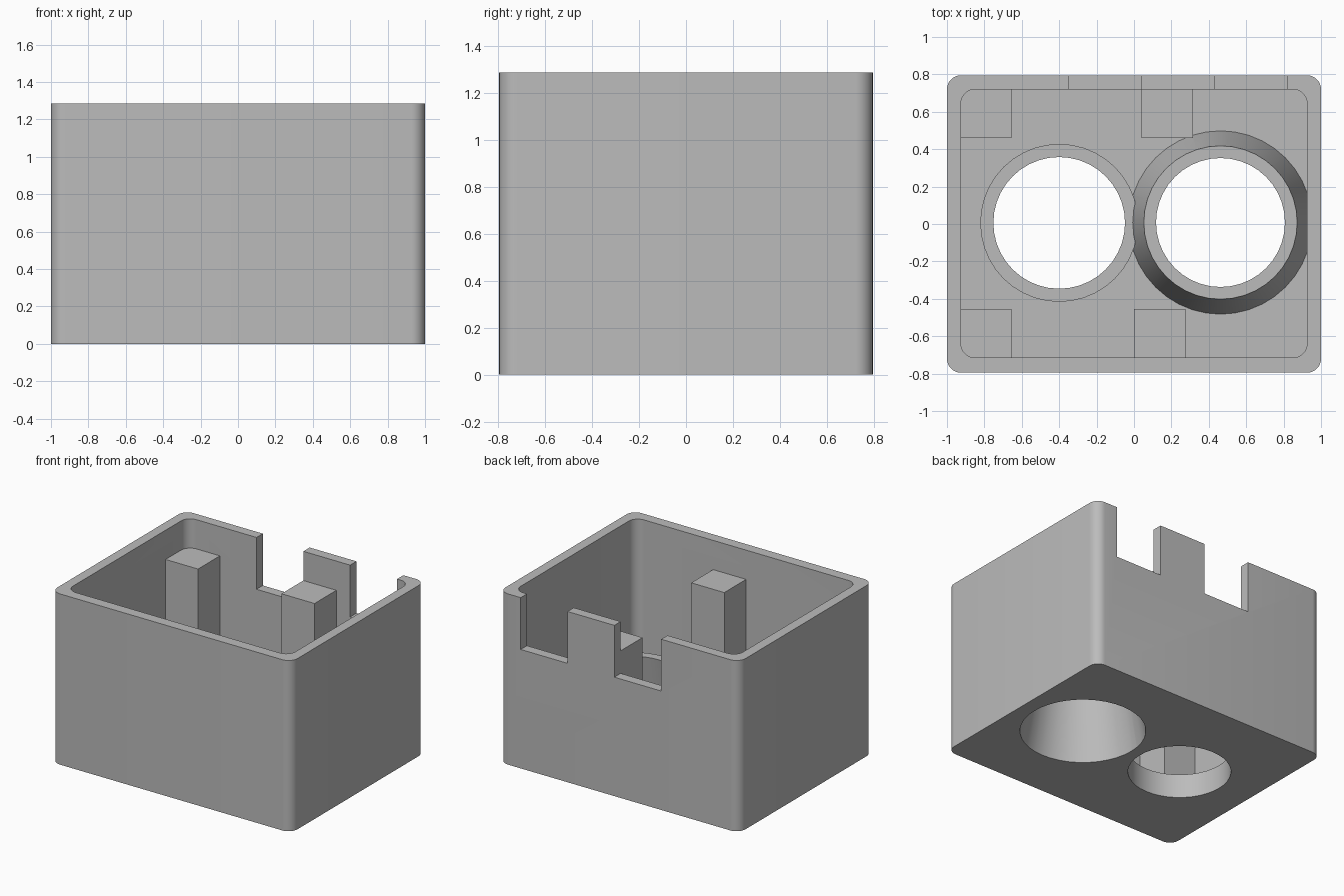
import bpy, bmesh, math

if "Cube" in bpy.data.objects:
    bpy.data.objects.remove(bpy.data.objects["Cube"])

W, D, H = 2.0, 1.59, 1.285       # outer size
FLOOR, POST_H = 0.075, 1.065

grey = bpy.data.materials.new("plain grey")
grey.diffuse_color = (0.5, 0.5, 0.5, 1)
grey.use_nodes = True
grey.node_tree.nodes["Principled BSDF"].inputs["Base Color"].default_value = grey.diffuse_color


def finish(name, bm):
    bmesh.ops.recalc_face_normals(bm, faces=bm.faces)
    me = bpy.data.meshes.new(name)
    bm.to_mesh(me)
    bm.free()
    me.materials.append(grey)
    ob = bpy.data.objects.new(name, me)
    bpy.context.collection.objects.link(ob)
    return ob


def block(name, x0, x1, y0, y1, z0, z1, radius=0.0):
    """Box with optionally rounded upright edges."""
    bm = bmesh.new()
    bmesh.ops.create_cube(bm, size=1)
    for v in bm.verts:
        v.co = (x1 if v.co.x > 0 else x0, y1 if v.co.y > 0 else y0, z1 if v.co.z > 0 else z0)
    if radius:
        upright = [e for e in bm.edges if abs(e.verts[0].co.z - e.verts[1].co.z) > 0.01]
        bmesh.ops.bevel(bm, geom=upright, offset=radius, segments=8, profile=0.5, affect='EDGES')
    return finish(name, bm)


def frustum(name, x, y, r0, r1, z0, z1):
    """Round solid, radius r0 at z0 and r1 at z1."""
    bm = bmesh.new()
    bmesh.ops.create_cone(bm, cap_ends=True, segments=40, radius1=r0, radius2=r1, depth=z1 - z0)
    bmesh.ops.translate(bm, vec=(x, y, (z0 + z1) / 2), verts=bm.verts)
    return finish(name, bm)


def combine(target, tool, operation):
    mod = target.modifiers.new(operation.lower(), 'BOOLEAN')
    mod.operation, mod.solver, mod.object = operation, 'EXACT', tool
    bpy.context.view_layer.objects.active = target
    bpy.ops.object.modifier_apply(modifier=mod.name)
    bpy.data.objects.remove(tool, do_unlink=True)


# Open-topped case with thin walls
case = block("case", -W / 2, W / 2, -D / 2, D / 2, 0, H, 0.075)
combine(case, block("cavity", -0.925, 0.925, -0.715, 0.72, FLOOR, H + 0.2, 0.075), 'DIFFERENCE')

# Two square notches in the back wall
for x in (-0.35, 0.43):
    combine(case, block("notch", x, x + 0.39, 0.6, 0.9, 0.895, H + 0.2), 'DIFFERENCE')

# Four posts, rooted in walls and floor
for x0, x1, y0, y1 in ((-0.96, -0.655, -0.75, -0.455), (-0.96, -0.655, 0.46, 0.755),
                       (0.0, 0.275, -0.75, -0.455), (0.04, 0.315, 0.46, 0.755)):
    combine(case, block("post", x0, x1, y0, y1, 0.03, POST_H), 'UNION')

# Low ring and tapered tube around the floor openings
combine(case, frustum("low_ring", -0.4, 0.006, 0.422, 0.422, 0.03, 0.18), 'UNION')
combine(case, frustum("tapered_tube", 0.4625, 0.008, 0.499, 0.41, 0.03, 0.48), 'UNION')

# Openings through ring and tube
combine(case, frustum("small_hole", -0.4, 0.006, 0.352, 0.352, -0.1, 0.4), 'DIFFERENCE')
combine(case, frustum("tapered_hole", 0.4625, 0.008, 0.448, 0.327, -0.1, 0.58), 'DIFFERENCE')

# Smooth rounded faces, keep edges sharp
bpy.ops.object.select_all(action='DESELECT')
case.select_set(True)
bpy.context.view_layer.objects.active = case
bpy.ops.object.shade_smooth_by_angle(angle=math.radians(30))
